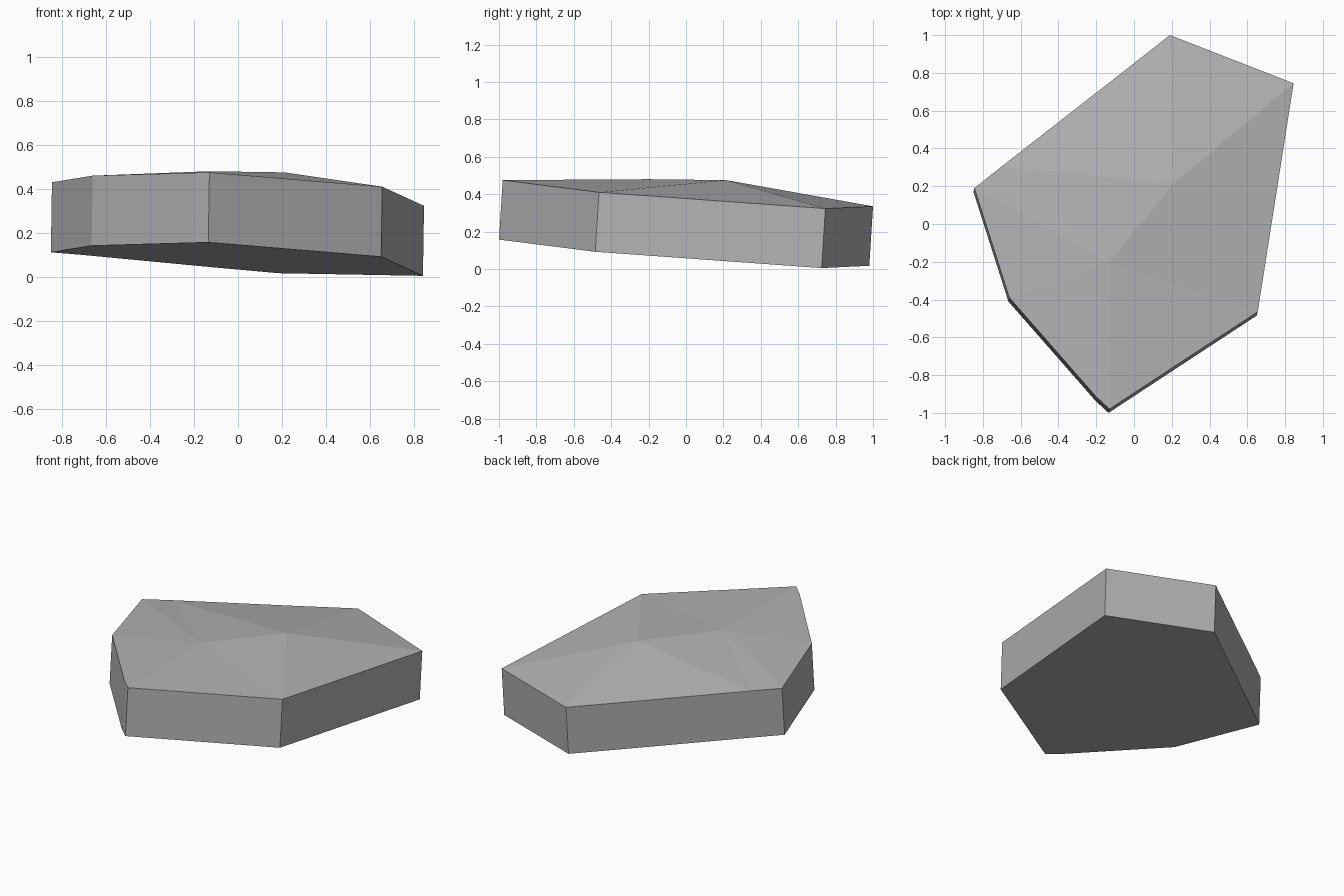
import bpy
import bmesh
from mathutils import Vector

default_cube = bpy.data.objects.get("Cube")
if default_cube:
    bpy.data.objects.remove(default_cube, do_unlink=True)

# Stone colour
stone = bpy.data.materials.new("stone_grey")
stone.use_nodes = True
grey = (0.45, 0.45, 0.45, 1)
stone.diffuse_color = grey
shader = stone.node_tree.nodes["Principled BSDF"]
shader.inputs["Base Color"].default_value = grey
shader.inputs["Roughness"].default_value = 0.9

# Upper rim of the slab, counter-clockwise from the front tip
rim = {
    "front": (-0.13, -0.98, 0.475),
    "front_mid": (0.22, -0.75, 0.446),
    "front_left": (0.655, -0.465, 0.41),
    "back_left": (0.845, 0.745, 0.323),
    "back": (0.19, 1.0, 0.335),
    "back_mid": (-0.11, 0.765, 0.362),
    "back_right": (-0.70, 0.305, 0.418),
    "right": (-0.845, 0.19, 0.43),
    "front_right": (-0.66, -0.39, 0.46),
    "front_chip": (-0.20, -0.915, 0.473),
}
thickness = Vector((-0.005, -0.02, -0.318))

bm = bmesh.new()
top = {name: bm.verts.new(co) for name, co in rim.items()}
bottom = [bm.verts.new(Vector(co) + thickness) for co in rim.values()]

# Straight sides and flat underside
ring = list(top.values())
count = len(ring)
for i in range(count):
    j = (i + 1) % count
    bm.faces.new((bottom[i], bottom[j], ring[j], ring[i]))
bm.faces.new(list(reversed(bottom)))

# Faceted upper surface: two peaks, each fanned out to the rim
back_peak = bm.verts.new((0.21, 0.215, 0.475))
front_peak = bm.verts.new((-0.13, -0.20, 0.48))


def fan(peak, names):
    for first, second in zip(names, names[1:]):
        bm.faces.new((peak, top[first], top[second]))


fan(back_peak, ["front_left", "back_left", "back", "back_mid", "back_right"])
fan(front_peak, ["back_right", "right", "front_right", "front_chip",
                 "front", "front_mid", "front_left"])
bm.faces.new((front_peak, back_peak, top["back_right"]))
bm.faces.new((front_peak, top["front_left"], back_peak))

bmesh.ops.recalc_face_normals(bm, faces=bm.faces[:])
mesh = bpy.data.meshes.new("stone_slab")
bm.to_mesh(mesh)
bm.free()
mesh.materials.append(stone)
slab = bpy.data.objects.new("stone_slab", mesh)
bpy.context.collection.objects.link(slab)
